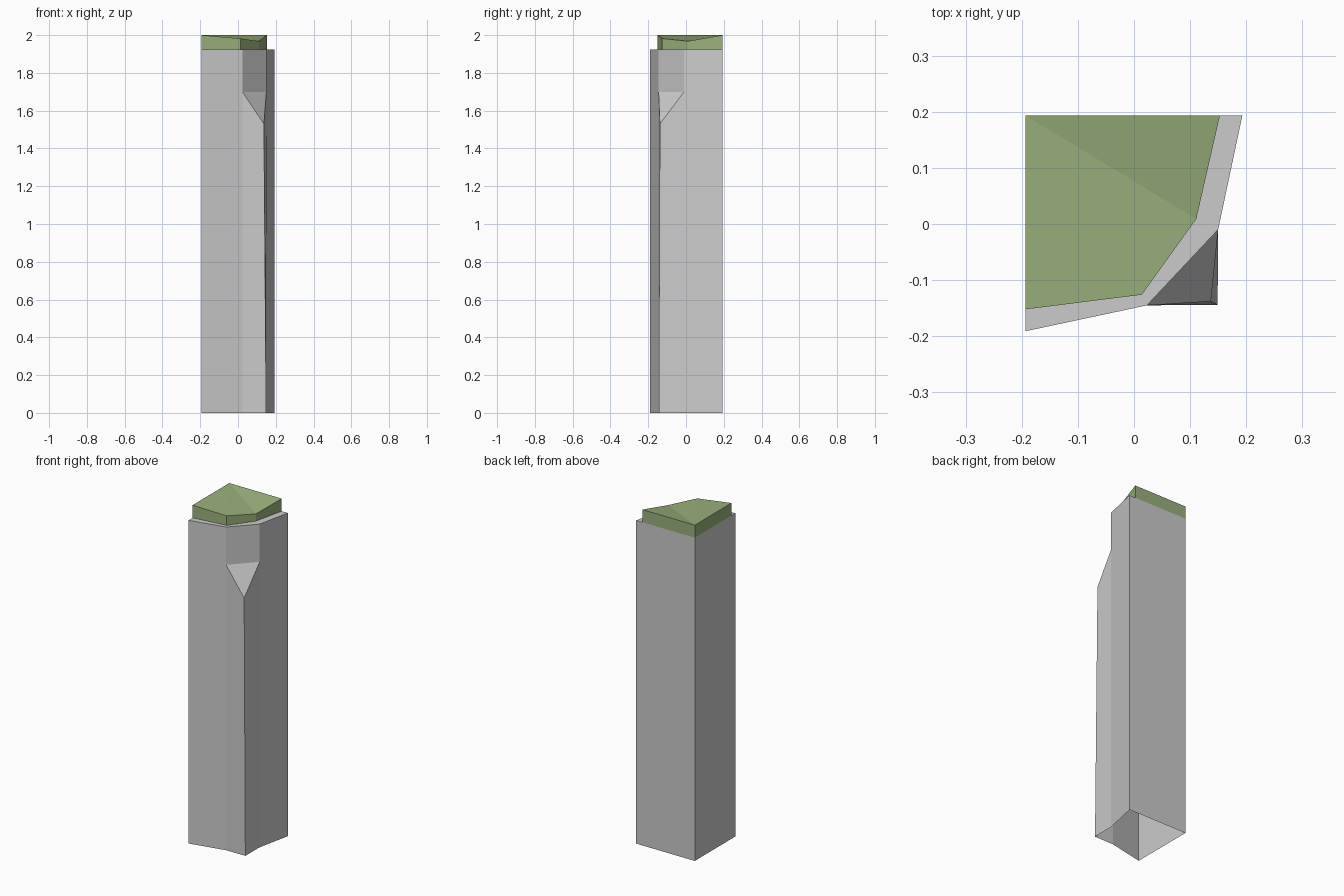
import bpy, bmesh

if "Cube" in bpy.data.objects:
    bpy.data.objects.remove(bpy.data.objects["Cube"])

TOP, RIM = 2.0, 1.925


def make(name, faces, color=None):
    """Build a welded object from faces given as point lists."""
    bm = bmesh.new()
    for f in faces:
        bm.faces.new([bm.verts.new(p) for p in f])
    bmesh.ops.remove_doubles(bm, verts=bm.verts, dist=1e-5)
    bmesh.ops.recalc_face_normals(bm, faces=bm.faces)
    if sum(f.normal.y for f in bm.faces if f.calc_center_median().y > 0.19) < 0:
        bmesh.ops.reverse_faces(bm, faces=bm.faces)
    me = bpy.data.meshes.new(name)
    bm.to_mesh(me)
    bm.free()
    ob = bpy.data.objects.new(name, me)
    bpy.context.collection.objects.link(ob)
    if color:
        mat = bpy.data.materials.new(name + "_paint")
        mat.diffuse_color = color
        mat.use_nodes = True
        mat.node_tree.nodes["Principled BSDF"].inputs["Base Color"].default_value = mat.diffuse_color
        me.materials.append(mat)
    return ob


def wall(a, b, za, zb, base=0.0):
    """Upright wall from a to b with a top height at each end."""
    return [(*a, base), (*b, base), (*b, zb), (*a, za)]


# plan outlines, from the front left corner round to the back left corner
outer = [(-.193, -.191), (.023, -.145), (.150, -.010), (.193, .193), (-.193, .193)]
inner = [(-.193, -.152), (.014, -.126), (.111, .009), (.153, .193), (-.193, .193)]
heights = [TOP, 1.982, 1.968, TOP, TOP]

# stone pillar: open below, with a corner rib under the chamfer
CH = 1.70
foot, tip = (.149, -.144, 0), (.137, -.138, 1.53)
a, b = outer[1], outer[2]
body = [wall(outer[i], outer[(i + 1) % 5], RIM, RIM) for i in (0, 2, 3, 4)]
body += [
    wall(a, b, RIM, RIM, CH),
    [(*a, CH), tip, (*b, CH)],
    [(*a, 0), foot, tip, (*a, CH)],
    [foot, (*b, 0), (*b, CH), tip],
]
# ledge around the grass cap
body += [[(*outer[i], RIM), (*outer[i + 1], RIM), (*inner[i + 1], RIM), (*inner[i], RIM)]
         for i in (0, 1, 2)]
# close the degenerate last corner so the ledge ends meet the walls
body = [[p for k, p in enumerate(f) if p != f[k - 1]] for f in body]
make("stone_pillar", body)

# grass cap with a slightly dipped front corner
cap = [wall(inner[i], inner[(i + 1) % 5], heights[i], heights[(i + 1) % 5], RIM)
       for i in range(5)]
crown = [(*p, h) for p, h in zip(inner, heights)]
cap += [[crown[4], crown[i], crown[i + 1]] for i in range(3)]
make("grass_cap", cap, (.32, .44, .20, 1))
